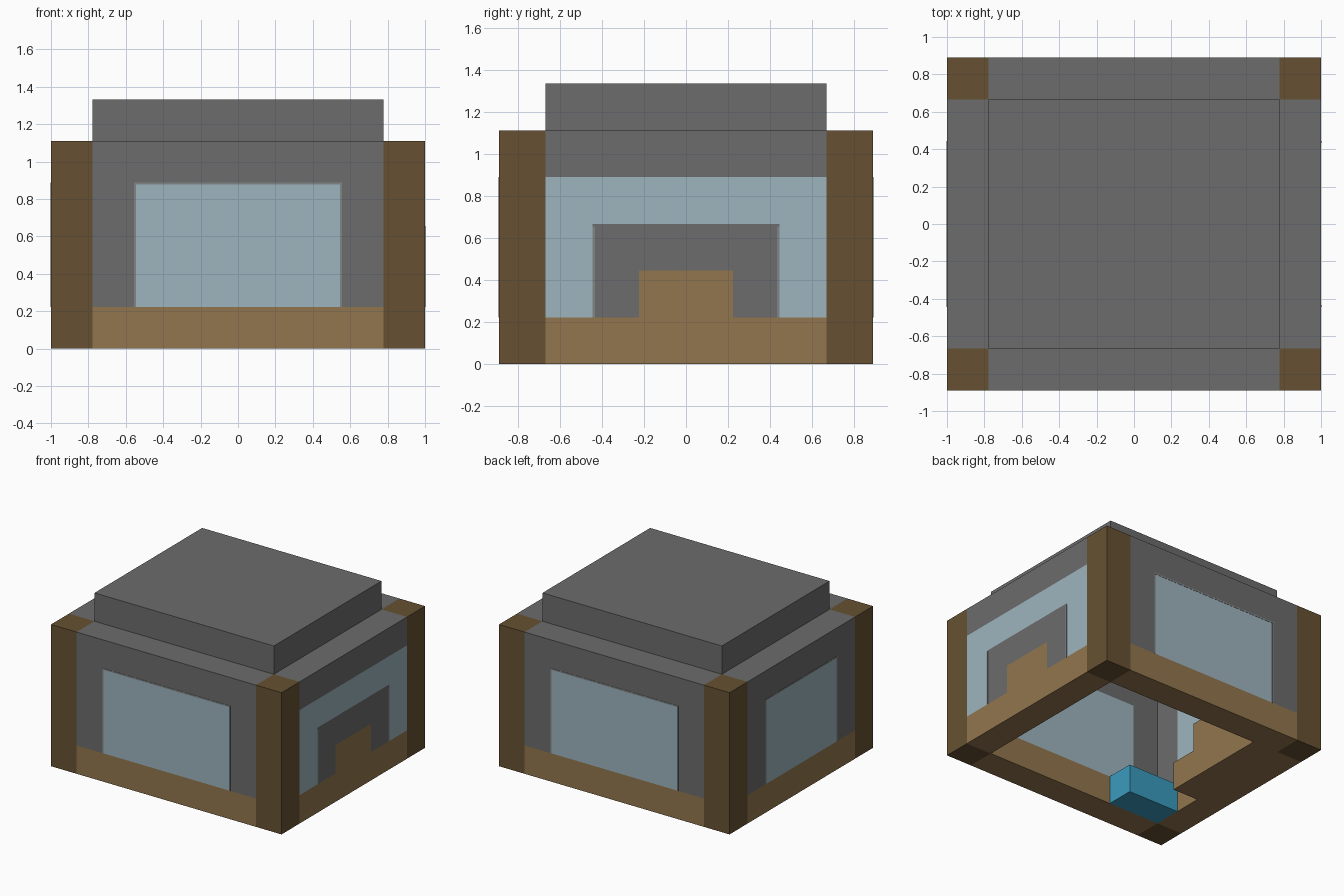
import bpy
import bmesh
from mathutils import Vector

cube = bpy.data.objects.get("Cube")
if cube:
    bpy.data.objects.remove(cube, do_unlink=True)

U = 2 / 9                                # one building block
CENTRE = Vector((4.5, 4, 0))             # plan is 9 x 8 blocks


def material(name, rgb):
    mat = bpy.data.materials.new(name)
    mat.use_nodes = True
    colour = (*rgb, 1)
    mat.diffuse_color = colour
    mat.node_tree.nodes["Principled BSDF"].inputs["Base Color"].default_value = colour
    return mat


stone = material("grey stone", (0.15, 0.15, 0.15))
plank = material("light wood", (0.287, 0.181, 0.076))
log = material("dark wood", (0.133, 0.083, 0.032))
glass = material("pale glass", (0.337, 0.462, 0.515))
edge = material("window edge grey", (0.22, 0.235, 0.24))
blue = material("bright blue", (0.042, 0.328, 0.515))


def box(name, mat, low, high):
    """Box between two corners given in blocks."""
    low, high = Vector(low), Vector(high)
    bm = bmesh.new()
    bmesh.ops.create_cube(bm, size=1)
    for v in bm.verts:
        v.co = Vector([(l + (c + 0.5) * (h - l) - o) * U
                       for l, c, h, o in zip(low, v.co, high, CENTRE)])
    mesh = bpy.data.meshes.new(name)
    bm.to_mesh(mesh)
    bm.free()
    mesh.materials.append(mat)
    obj = bpy.data.objects.new(name, mesh)
    bpy.context.collection.objects.link(obj)
    return obj


def wall_box(side, name, mat, a0, a1, z0, z1, out=0.0):
    """Box in a wall: a0..a1 along the wall, one block thick or a thin plate."""
    size = 8 if side in ("front", "back") else 9
    if side in ("front", "right"):
        d0, d1 = (-out, 0) if out else (0, 1)
    else:
        d0, d1 = (size, size + out) if out else (size - 1, size)
    if side in ("front", "back"):
        low, high = (a0, d0, z0), (a1, d1, z1)
    else:
        low, high = (d0, a0, z0), (d1, a1, z1)
    return box(f"{side}_{name}", mat, low, high)


# Corner posts
for x, xn in ((0, "right"), (8, "left")):
    for y, yn in ((0, "front"), (7, "back")):
        box(f"{yn}_{xn}_post", log, (x, y, 0), (x + 1, y + 1, 5))

# Three walls with one large window each
T = 0.05
for side, length in (("front", 9), ("back", 9), ("right", 8)):
    end = length - 1
    wall_box(side, "wall_base", plank, 1, end, 0, 1)
    wall_box(side, "wall_low_end", stone, 1, 2, 1, 4)
    wall_box(side, "wall_high_end", stone, end - 1, end, 1, 4)
    wall_box(side, "lintel", stone, 1, end, 4, 5)
    wall_box(side, "window", glass, 2, end - 1, 1, 4)
    # Thin edging round the glass
    wall_box(side, "window_top_edge", edge, 2, end - 1, 4 - T, 4, 0.008)
    wall_box(side, "window_low_edge", edge, 2, 2 + T, 1, 4 - T, 0.008)
    wall_box(side, "window_high_edge", edge, end - 1 - T, end - 1, 1, 4 - T, 0.008)

# Left wall: stepped wood, stone and glass
wall_box("left", "wall_base", plank, 1, 7, 0, 1)
wall_box("left", "wood_step", plank, 3, 5, 1, 2)
wall_box("left", "stone_arch_top", stone, 2, 6, 2, 3)
wall_box("left", "window_top", glass, 1, 7, 3, 4)
wall_box("left", "lintel", stone, 1, 7, 4, 5)
for a, name in ((1, "front"), (6, "back")):
    wall_box("left", f"{name}_window", glass, a, a + 1, 1, 3)
for a, e, name in ((2, 2, "front"), (5, 6 - T, "back")):
    wall_box("left", f"{name}_arch_leg", stone, a, a + 1, 1, 2)
    wall_box("left", f"{name}_arch_edge", edge, e, e + T, 1, 3 - T, 0.008)

# Raised roof
box("roof", stone, (1, 1, 5), (8, 7, 6))

# Indoor steps along the right wall, and the blue block beside them
box("lower_step", plank, (1, 3, 0), (2, 4, 1))
box("upper_step", plank, (1, 4, 0), (2, 7, 2))
box("blue_block", blue, (1, 1, 0), (3, 2, 1))
